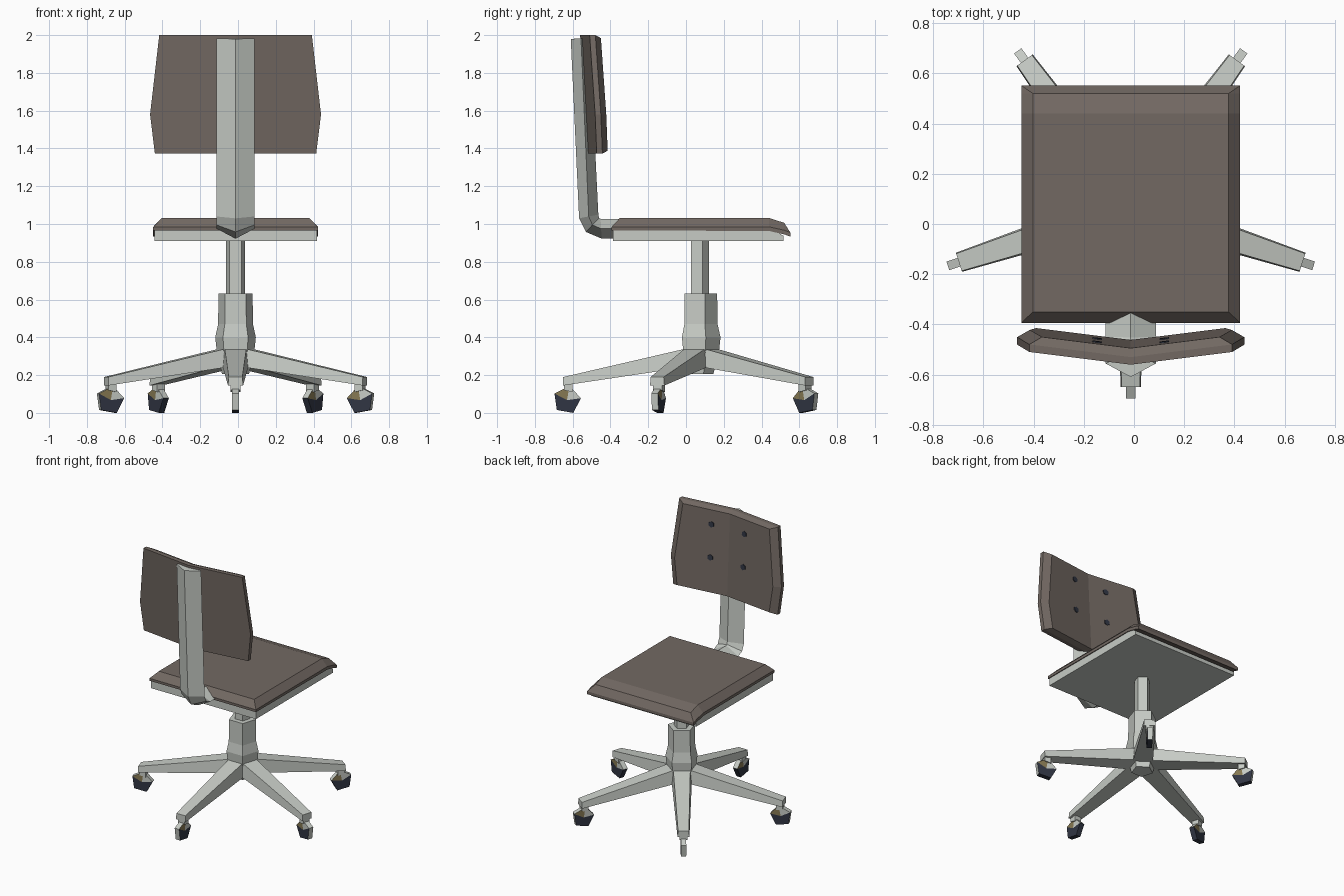
import bpy, bmesh, math
from mathutils import Vector, Matrix

if "Cube" in bpy.data.objects:
    bpy.data.objects.remove(bpy.data.objects["Cube"])


def material(name, rgb):
    m = bpy.data.materials.new(name)
    m.diffuse_color = (*rgb, 1)
    m.use_nodes = True
    m.node_tree.nodes["Principled BSDF"].inputs["Base Color"].default_value = m.diffuse_color
    return m


GREY = material("pale grey metal", (0.57, 0.60, 0.56))
BROWN = material("brown upholstery", (0.170, 0.141, 0.124))
NAVY = material("dark navy", (0.030, 0.036, 0.056))
GOLD = material("dull gold", (0.24, 0.19, 0.085))
CX, CY = -0.013, 0.07          # centre line of chair, pedestal position


def finish(name, bm, mats):
    bmesh.ops.recalc_face_normals(bm, faces=bm.faces)
    me = bpy.data.meshes.new(name)
    bm.to_mesh(me)
    bm.free()
    for m in mats:
        me.materials.append(m)
    ob = bpy.data.objects.new(name, me)
    bpy.context.collection.objects.link(ob)
    return ob


def loft(name, rings, mat, fold=None):
    """Skin equal-length rings and cap both ends; fold splits the caps."""
    bm = bmesh.new()
    vs = [[bm.verts.new(p) for p in r] for r in rings]
    n = len(vs[0])
    for a, b in zip(vs, vs[1:]):
        for i in range(n):
            j = (i + 1) % n
            bm.faces.new((a[i], a[j], b[j], b[i]))
    for r in (vs[0], vs[-1]):
        bm.faces.new(r)
        if fold:
            bmesh.ops.connect_verts(bm, verts=[r[k] for k in fold])
    bmesh.ops.remove_doubles(bm, verts=bm.verts, dist=0.0005)
    return finish(name, bm, [mat])


def pentagon(r, z):
    return [(CX + r * math.cos(a), CY + r * math.sin(a), z)
            for a in (math.radians(90 + 72 * i) for i in range(5))]


# Pedestal: pentagonal hub and gas column
loft("hub", [pentagon(r, z) for r, z in
             ((0.075, 0.205), (0.105, 0.33), (0.113, 0.40), (0.097, 0.47), (0.095, 0.632))], GREY)
loft("column", [pentagon(0.053, 0.6), pentagon(0.053, 0.92)], GREY)


# Five arms, each with a stem and a pentagonal caster
def wheel(name):
    R, ZC, RC, H = 0.075, 0.0675, 0.70, 0.018
    bm = bmesh.new()
    angs = [math.radians(100 - 72 * i) for i in range(5)]
    sides = []
    for t in (-H, H):
        ring = [bm.verts.new((RC + R * math.cos(a), t, ZC + R * math.sin(a))) for a in angs]
        hub = bm.verts.new((RC, t, ZC))
        sides.append(ring)
        gold, grey = (4, 0) if t < 0 else (0, 4)
        for i in range(5):
            f = bm.faces.new((hub, ring[i], ring[(i + 1) % 5]))
            f.material_index = 2 if i == gold else 0 if i == grey else 1
    for i in range(5):
        j = (i + 1) % 5
        f = bm.faces.new((sides[0][i], sides[0][j], sides[1][j], sides[1][i]))
        f.material_index = 1 if i in (2, 3) else 0
    return finish(name, bm, [GREY, NAVY, GOLD])


def section(r, wb, wt, z0, z1):
    return [(r, -wb, z0), (r, wb, z0), (r, wt, z1), (r, -wt, z1)]


for k in range(5):
    place = Matrix.Translation((CX, CY, 0)) @ Matrix.Rotation(math.radians(-90 + 72 * k), 4, 'Z')
    parts = [
        loft(f"base_arm_{k+1}", [section(0.05, 0.068, 0.058, 0.245, 0.345),
                                 section(0.72, 0.040, 0.036, 0.145, 0.190)], GREY),
        loft(f"caster_stem_{k+1}", [section(0.67, 0.026, 0.026, 0.11, 0.16),
                                    section(0.715, 0.026, 0.026, 0.12, 0.16)], GREY),
        wheel(f"caster_wheel_{k+1}"),
    ]
    for ob in parts:
        ob.data.transform(place)

# Seat plate with chamfered leading edge
loft("seat_plate", [[(CX + s * 0.43, y, z) for s, z in ((-1, 0.91), (1, 0.91), (1, zt), (-1, zt))]
                    for y, zt in ((-0.386, 0.97), (0.47, 0.965), (0.515, 0.938))], GREY)


# Seat cushion: sections along y (y, top half width, bottom z, rim z, top z)
def cushion(y, tw, zb, zr, zt):
    return [(CX + x, y, z) for x, z in ((-0.436, zb), (-0.436, zr), (-tw, zt),
                                        (tw, zt), (0.436, zr), (0.436, zb))]


loft("seat_cushion", [cushion(-0.394, 0.436, 0.966, 0.984, 0.984),
                      cushion(-0.35, 0.39, 0.966, 0.985, 1.032),
                      cushion(0.44, 0.39, 0.963, 0.985, 1.032),
                      cushion(0.52, 0.39, 0.945, 0.967, 1.006),
                      cushion(0.552, 0.436, 0.934, 0.955, 0.955)], BROWN)

# Back support: bent bar with a flattened diamond section (outer, edge, inner)
bar = [((-0.35, 0.922), (-0.35, 0.975), (-0.35, 1.027)),
       ((-0.445, 0.922), (-0.45, 0.975), (-0.452, 1.027)),
       ((-0.53, 0.958), (-0.495, 0.995), (-0.46, 1.032)),
       ((-0.566, 1.03), (-0.515, 1.04), (-0.464, 1.05)),
       ((-0.61, 1.98), (-0.556, 1.982), (-0.51, 1.984))]
loft("back_support", [[(CX, *o), (CX + 0.1, *e), (CX, *i), (CX - 0.1, *e)]
                      for o, e, i in bar], GREY)


# Backrest: folded panel, y depends on sideways distance and height
def back_y(base, x, z, lean=0.055):
    return base + 0.125 * abs(x) - lean * (z - 1.39)


def panel(base, side, edge):
    t, m, b = 0.404 - side, 0.4525 - side, 0.427 - side
    zt, zb = 2.0 - edge, 1.372 + edge
    outline = [(-t, zt), (0, zt), (t, zt), (m, 1.58), (b, zb), (0, zb), (-b, zb), (-m, 1.58)]
    return [(CX + x, back_y(base, x, z), z) for x, z in outline]


loft("backrest", [panel(-0.527, 0, 0), panel(-0.497, 0, 0), panel(-0.462, 0.05, 0.016)],
     BROWN, fold=(1, 5))

# Four dark bolts on the backrest
for i, (s, z) in enumerate([(s, z) for s in (-1, 1) for z in (1.64, 1.88)]):
    bm = bmesh.new()
    bmesh.ops.create_cone(bm, cap_ends=True, segments=6, radius1=0.022, radius2=0.022, depth=0.016)
    bolt = finish(f"backrest_bolt_{i+1}", bm, [NAVY])
    aim = Vector((-0.125 * s, 1, 0.055)).to_track_quat('Z', 'Y').to_matrix().to_4x4()
    bolt.data.transform(Matrix.Translation((CX + 0.135 * s, back_y(-0.465, 0.135, z), z)) @ aim)
